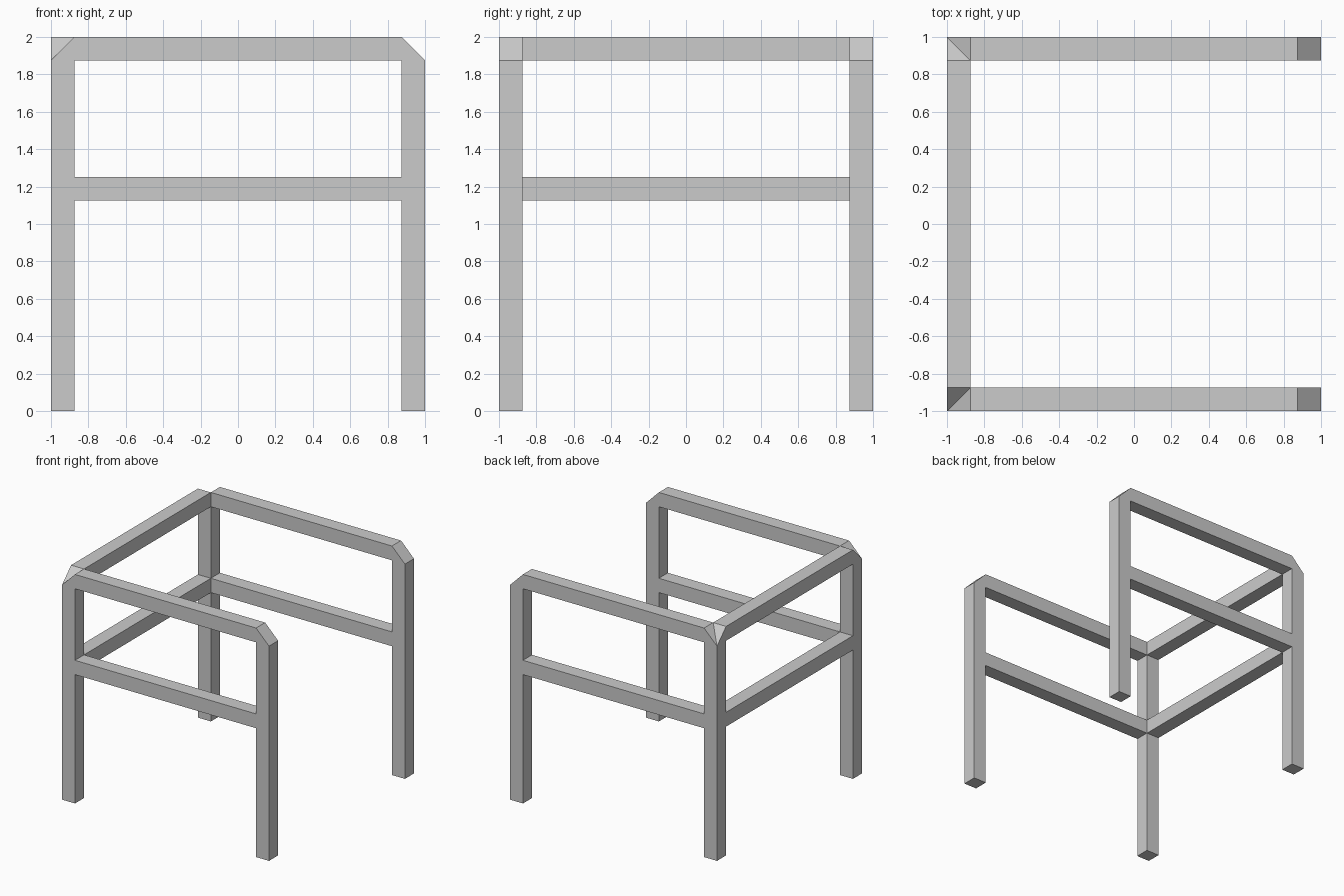
import bpy, bmesh, math
from mathutils import Matrix, Vector

if "Cube" in bpy.data.objects:
    bpy.data.objects.remove(bpy.data.objects["Cube"])

T = 0.125            # bar thickness
IN = 1 - T           # inner face of the bars
RAIL_LOW, RAIL_HIGH = 1.125, 1.25

# Side profile: two legs, middle rail, top rail with cut corners
OUTLINE = [(-1, 0), (-1, 2 - T), (-IN, 2), (IN, 2), (1, 2 - T), (1, 0),
           (IN, 0), (IN, RAIL_LOW), (-IN, RAIL_LOW), (-IN, 0)]
WINDOW = [(-IN, RAIL_HIGH), (IN, RAIL_HIGH), (IN, 2 - T), (-IN, 2 - T)]


def make_frame(name, matrix):
    """Flat frame in XZ, T thick, from y = -1 inwards, then placed by matrix."""
    bm = bmesh.new()
    edges = []
    for loop in (OUTLINE, WINDOW):
        verts = [bm.verts.new((x, -1, z)) for x, z in loop]
        edges += [bm.edges.new((v, verts[i - 1])) for i, v in enumerate(verts)]
    bmesh.ops.triangle_fill(bm, edges=edges, use_beauty=True)
    out = bmesh.ops.extrude_face_region(bm, geom=bm.faces[:], use_keep_orig=True)
    moved = [g for g in out["geom"] if isinstance(g, bmesh.types.BMVert)]
    bmesh.ops.translate(bm, verts=moved, vec=Vector((0, T, 0)))
    bmesh.ops.transform(bm, matrix=matrix, verts=bm.verts)
    bmesh.ops.recalc_face_normals(bm, faces=bm.faces)
    mesh = bpy.data.meshes.new(name)
    bm.to_mesh(mesh)
    bm.free()
    obj = bpy.data.objects.new(name, mesh)
    bpy.context.collection.objects.link(obj)
    return obj


# Front, back and left frames share the two left legs
chair = make_frame("chair_frame", Matrix.Identity(4))
others = [make_frame("back_frame", Matrix.Rotation(math.pi, 4, 'Z')),
          make_frame("left_frame", Matrix(((0, 1, 0, 0), (-1, 0, 0, 0),
                                           (0, 0, 1, 0), (0, 0, 0, 1))))]

# Join them into one clean solid
bpy.context.view_layer.objects.active = chair
for other in others:
    mod = chair.modifiers.new("join", 'BOOLEAN')
    mod.operation = 'UNION'
    mod.solver = 'EXACT'
    mod.object = other
    bpy.ops.object.modifier_apply(modifier=mod.name)
    bpy.data.objects.remove(other)

# Weld leftovers and merge coplanar faces
bm = bmesh.new()
bm.from_mesh(chair.data)
bmesh.ops.remove_doubles(bm, verts=bm.verts, dist=1e-4)
bmesh.ops.dissolve_limit(bm, angle_limit=0.01, verts=bm.verts, edges=bm.edges)
bm.to_mesh(chair.data)
bm.free()
